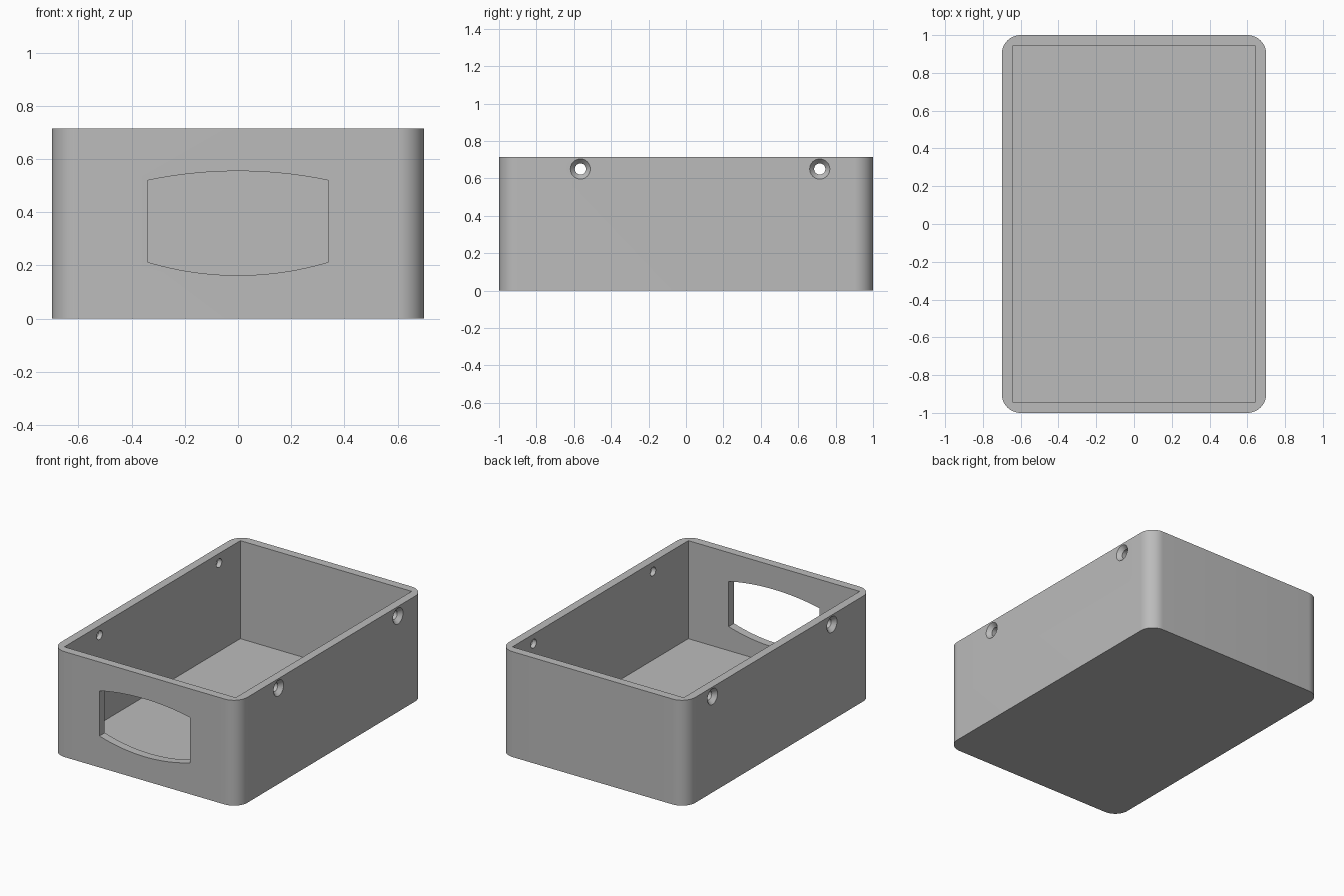
import bpy, bmesh
from math import sin, cos, pi, radians, sqrt
from mathutils import Matrix

if "Cube" in bpy.data.objects:
    bpy.data.objects.remove(bpy.data.objects["Cube"], do_unlink=True)

HX, HY, HEIGHT = 0.70, 1.0, 0.715
WALL, FLOOR, RADIUS = 0.057, 0.05, 0.1

grey = bpy.data.materials.new("plain grey")
grey.use_nodes = True
colour = (0.5, 0.5, 0.5, 1)
grey.diffuse_color = colour
grey.node_tree.nodes["Principled BSDF"].inputs["Base Color"].default_value = colour


def prism(name, outline, direction):
    """Extrude a closed outline of 3D points along a direction."""
    bm = bmesh.new()
    face = bm.faces.new([bm.verts.new(p) for p in outline])
    top = bmesh.ops.extrude_face_region(bm, geom=[face])["geom"]
    bmesh.ops.translate(bm, vec=direction,
                        verts=[v for v in top if isinstance(v, bmesh.types.BMVert)])
    bmesh.ops.recalc_face_normals(bm, faces=bm.faces)
    return finish(name, bm)


def finish(name, bm):
    mesh = bpy.data.meshes.new(name)
    bm.to_mesh(mesh)
    bm.free()
    mesh.materials.append(grey)
    obj = bpy.data.objects.new(name, mesh)
    bpy.context.collection.objects.link(obj)
    return obj


def arc(half, z_end, z_mid, count=24):
    """Circular arc across the window from -half to half."""
    rise = z_mid - z_end
    r = (half * half + rise * rise) / (2 * abs(rise))
    sign = 1 if rise > 0 else -1
    xs = [half * (2 * i / count - 1) for i in range(count + 1)]
    return [(x, -HY - 0.1, z_mid - sign * (r - sqrt(r * r - x * x))) for x in xs]


# Outer body with rounded upright corners
outline = []
for k, (sx, sy) in enumerate([(1, 1), (-1, 1), (-1, -1), (1, -1)]):
    for i in range(17):
        a = (k + i / 16) * pi / 2
        outline.append((sx * (HX - RADIUS) + RADIUS * cos(a),
                        sy * (HY - RADIUS) + RADIUS * sin(a), 0))
box = prism("open_box", outline, (0, 0, HEIGHT))

# Square-cornered cavity
ix, iy = HX - WALL, HY - WALL
cutters = [prism("cavity_cutter", [(-ix, -iy, FLOOR), (ix, -iy, FLOOR),
                                   (ix, iy, FLOOR), (-ix, iy, FLOOR)], (0, 0, 1))]

# Barrel-shaped front window
window = arc(0.34, 0.52, 0.555) + arc(0.34, 0.213, 0.163)[::-1]
cutters.append(prism("window_cutter", window, (0, 0.25, 0)))

# Countersunk screw holes: a turned profile of (radius, depth), on both sides
profile = [(0.054, -0.02), (0.054, 0), (0.03, 0.027), (0.03, 0.12)]
SEG = 32
for side in (1, -1):
    for y in (-0.565, 0.715):
        bm = bmesh.new()
        rings = [[bm.verts.new((side * (HX - d), y + r * cos(2 * pi * i / SEG),
                                0.65 + r * sin(2 * pi * i / SEG)))
                  for i in range(SEG)] for r, d in profile]
        for a, b in zip(rings, rings[1:]):
            for i in range(SEG):
                j = (i + 1) % SEG
                bm.faces.new((a[i], a[j], b[j], b[i]))
        bm.faces.new(rings[0])
        bm.faces.new(rings[-1])
        bmesh.ops.recalc_face_normals(bm, faces=bm.faces)
        cutters.append(finish("screw_hole_cutter", bm))

# Cut everything out, then remove the cutters
for cutter in cutters:
    cutter.hide_render = True
    mod = box.modifiers.new(cutter.name, "BOOLEAN")
    mod.object, mod.operation, mod.solver = cutter, "DIFFERENCE", "EXACT"
bpy.context.view_layer.update()
result = bpy.data.meshes.new_from_object(
    box.evaluated_get(bpy.context.evaluated_depsgraph_get()))
box.modifiers.clear()
box.data = result
box.data.materials.clear()
box.data.materials.append(grey)
for cutter in cutters:
    bpy.data.objects.remove(cutter, do_unlink=True)

# Smooth corners and holes, sharp edges elsewhere
bpy.ops.object.select_all(action="DESELECT")
box.select_set(True)
bpy.context.view_layer.objects.active = box
bpy.ops.object.shade_smooth_by_angle(angle=radians(25))
